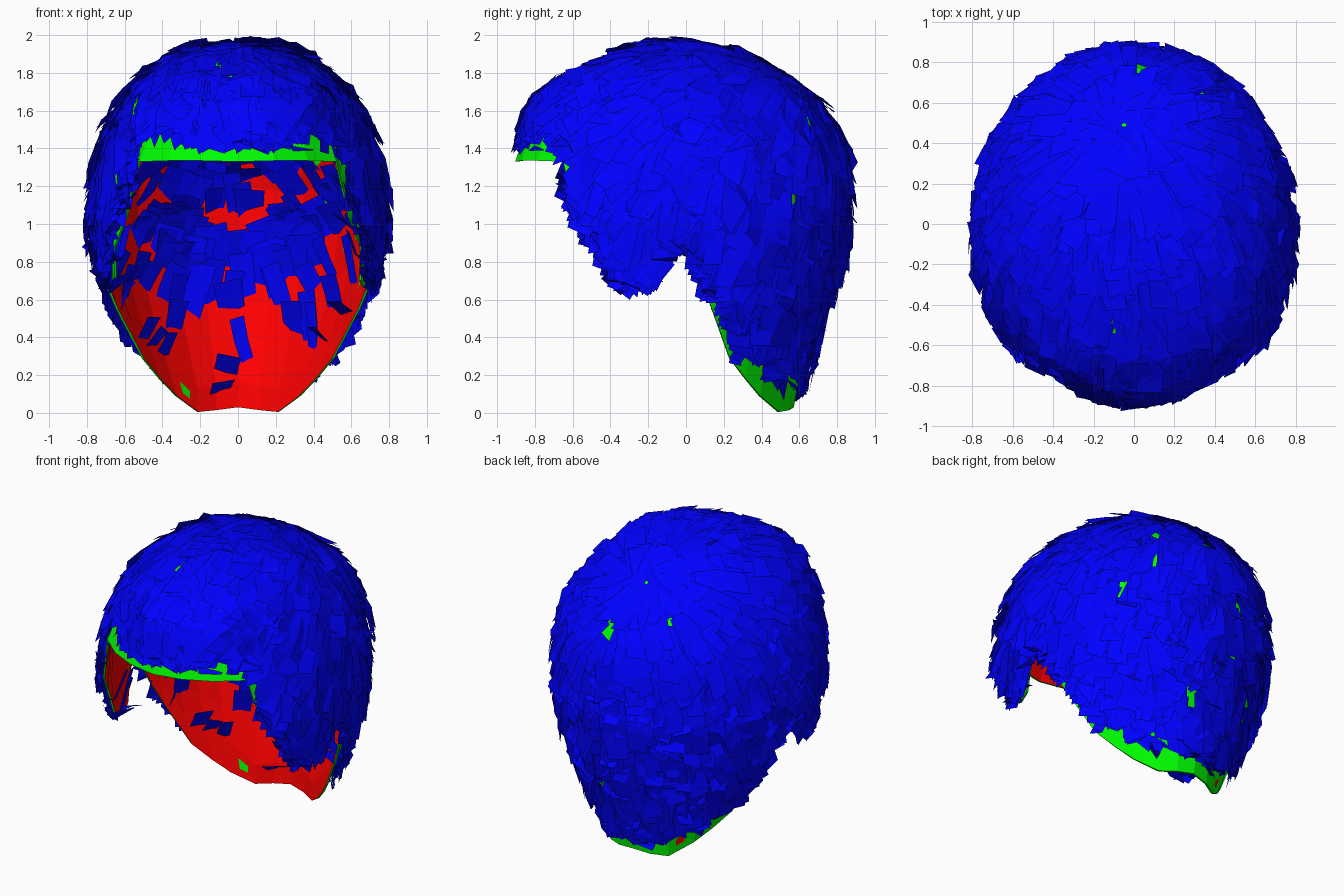
import bpy, math, random
from mathutils import Vector
from mathutils.bvhtree import BVHTree

if "Cube" in bpy.data.objects:
    bpy.data.objects.remove(bpy.data.objects["Cube"])

random.seed(7)

# Head profile: height, front y, back y, half width
RINGS = [(1.95, -.03, .05, .03), (1.925, -.24, .24, .24), (1.86, -.47, .40, .39),
         (1.77, -.69, .55, .50), (1.65, -.83, .70, .61), (1.5, -.88, .80, .69),
         (1.33, -.91, .85, .745), (1.0, -.91, .86, .785), (.7, -.88, .79, .725),
         (.5, -.80, .73, .65), (.3, -.70, .66, .56), (.1, -.62, .59, .46), (0, -.58, .57, .45)]
# Lower rim: angle from the front, height
RIM = [(0, 1.33), (15, 1.335), (30, 1.335), (45, 1.33), (47, 1.2), (50, 1.03), (60, .88),
       (65, .70), (73, .66), (80, .68), (87, .87), (93, .88), (98, .72), (103, .55),
       (112, .29), (122, .18), (133, .09), (151, .005), (165, .015), (180, .03)]


def ring(k):
    i = min(int(k), len(RINGS) - 2)
    f = k - i
    return [a + (b - a) * f for a, b in zip(RINGS[i], RINGS[i + 1])]


def index_of(z):
    for i in range(len(RINGS) - 1):
        a, b = RINGS[i][0], RINGS[i + 1][0]
        if z >= b:
            return i + max(0, (a - z) / (a - b))
    return len(RINGS) - 1


def surface(deg, k, off=0):
    z, yf, yb, hw = ring(k)
    a = math.radians(deg)
    hy = max((yb - yf) / 2 + off, .01)
    return Vector((max(hw + off, .01) * math.sin(a), (yf + yb) / 2 - hy * math.cos(a),
                   z + off * max(0, (z - 1.33) / .62)))


def rim_height(deg):
    deg = abs(deg)
    for (a, za), (b, zb) in zip(RIM, RIM[1:]):
        if deg <= b:
            return za + (zb - za) * (deg - a) / (b - a)
    return RIM[-1][1]


def angle_of(p):
    z, yf, yb, hw = ring(index_of(p.z))
    return math.degrees(math.atan2(p.x / hw, ((yf + yb) / 2 - p.y) / ((yb - yf) / 2)))


def make(name, verts, faces, colors, slots=None):
    me = bpy.data.meshes.new(name)
    me.from_pydata(verts, [], faces)
    for label, c in colors:
        m = bpy.data.materials.new(label)
        m.diffuse_color = c
        m.use_nodes = True
        m.node_tree.nodes["Principled BSDF"].inputs["Base Color"].default_value = m.diffuse_color
        me.materials.append(m)
    if slots:
        me.polygons.foreach_set("material_index", slots)
    ob = bpy.data.objects.new(name, me)
    bpy.context.collection.objects.link(ob)
    return ob


# Cap: green outside and rim, red lining
cols = [(a, z) for a, z in RIM] + [(-a, z) for a, z in RIM[-2:0:-1]]
n, rows = len(cols), 11
verts, faces, slots = [], [], []
for base in (-.04, -.052):
    for a, z in cols:
        kr = index_of(z)
        for r in range(rows + 1):
            t = r / rows
            verts.append(surface(a, kr * t, base + .035 * t ** 6))
size = n * (rows + 1)
for c in range(n):
    a, b = c * (rows + 1), (c + 1) % n * (rows + 1)
    for r in range(rows):
        faces.append((a + r, a + r + 1, b + r + 1, b + r))
        faces.append((size + b + r, size + b + r + 1, size + a + r + 1, size + a + r))
        slots += [0, 1]
    faces.append((a + rows, size + a + rows, size + b + rows, b + rows))
    slots.append(0)
for s in (0, 1):
    f = [s * size + c * (rows + 1) for c in range(n)]
    faces.append(f if s == 0 else f[::-1])
    slots.append(s)
make("cap", verts, faces, [("cap_outside", (0, 1, 0, 1)), ("cap_lining", (1, 0, 0, 1))], slots)

# Guide surface that the strands follow (not linked to the scene)
gv = [surface(d * 7.5, k / 2) for k in range(25) for d in range(48)]
gf = [(k * 48 + d, k * 48 + (d + 1) % 48, (k + 1) * 48 + (d + 1) % 48, (k + 1) * 48 + d)
      for k in range(24) for d in range(48)]
gf.append(tuple(range(48)))
guide = BVHTree.FromPolygons(gv, gf)
CROWN = Vector((-.05, .5, 1.82))


def snap(p):
    loc, nor, _, _ = guide.find_nearest(p)
    if nor.dot(loc - Vector((0, 0, 1))) < 0:
        nor = -nor
    return loc, nor


def allowed(p):
    d = abs(angle_of(p))
    margin = .06 if d < 46 else .08 if d > 120 else -.01
    return p.z > rim_height(d) + margin


# Hair strands: flat strips combed away from the crown
hv, hf = [], []


def strand(p, length, width, root, tip):
    steps, pts = 3, []
    yaw = random.uniform(-.3, .3)
    roll = random.uniform(-.22, .22)
    for i in range(steps + 1):
        p, nor = snap(p)
        d = p - CROWN
        if p.z < 1.4:
            d += Vector((0, 0, -.5))
        d = (d - nor * d.dot(nor)).normalized()
        d = (d + d.cross(nor) * yaw).normalized()
        side = (d.cross(nor) + nor * roll).normalized()
        w = width * (.5 - .1 * i / steps)
        spread = (0,) if 46 < abs(angle_of(p)) < 103 else (-.6, 0, .6)
        if not all(allowed(p + side * w * s) for s in spread):
            break
        pts.append((p, nor, side * w, d))
        step = length / steps
        while step > .015 and not allowed(snap(p + d * step)[0]):
            step *= .7
        p = p + d * step
    if len(pts) < 2:
        return
    first, last = len(hv), len(pts) - 1
    for i, (q, nor, s, d) in enumerate(pts):
        c = q + nor * (root + (tip - root) * i / last)
        j = [random.uniform(-.06, .03) if i == last else 0 for _ in range(2)]
        hv.extend((c - s + d * j[0], c + s + d * j[1]))
        if i:
            o = first + 2 * i
            hf.append((o - 2, o - 1, o + 1, o))


bands = range(len(RINGS) - 1)
area = [(surface(180, i) - surface(180, i + 1)).length * RINGS[i + 1][3] for i in bands]
count = 0
while count < 1500:
    deg = random.uniform(-180, 180)
    k = random.choices(bands, area)[0] + random.random()
    if k > index_of(rim_height(deg)):
        continue
    count += 1
    # some roots pierce the lining, mostly at the upper back
    pierce = .4 if 5 < k < 8 and abs(deg) > 130 else .1 if k > 3 else 0
    root = -.13 if random.random() < pierce else random.uniform(-.02, .005)
    tip = random.uniform(0, .02) if abs(deg) < 50 else random.uniform(.005, .055)
    strand(surface(deg, k), random.uniform(.24, .46), random.uniform(.08, .17), root, tip)
# extra strands filling the side lock in front of each ear and the whorl
for i in range(70):
    deg = random.uniform(50, 96) * (-1) ** i
    strand(surface(deg, random.uniform(6.3, 8)), random.uniform(.15, .3), .12, -.01, .02)
for i in range(40):
    a = i * 2.4
    strand(CROWN + Vector((math.cos(a), math.sin(a), 0)) * .012, .3, .14, 0, .02)
make("hair_strands", hv, hf, [("hair", (0, 0, 1, 1))])
